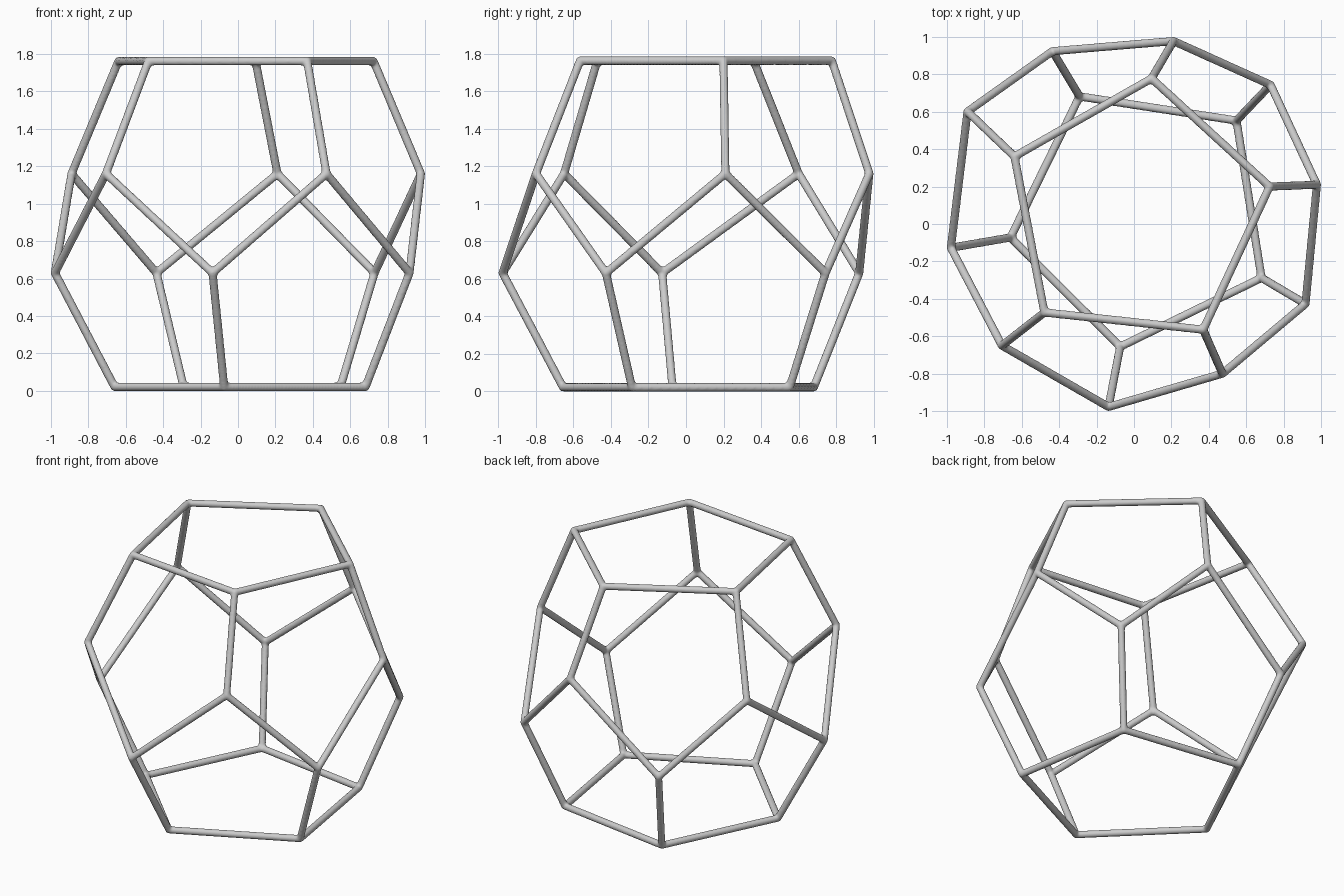
import bpy, bmesh
from mathutils import Vector

if "Cube" in bpy.data.objects:
    bpy.data.objects.remove(bpy.data.objects["Cube"])

R = 0.0228  # bar radius before the joints are softened

# four rings of five corners, counter-clockwise; each ring at its own height
rings = [
    (1.762, [(.725, .20), (.094, .778), (-.639, .361), (-.479, -.473), (.37, -.565)]),
    (1.16, [(.978, .21), (.211, .978), (-.89, .601), (-.706, -.65), (.473, -.80)]),
    (0.63, [(.73, .744), (-.436, .924), (-.979, -.127), (-.136, -.978), (.917, -.427)]),
    (0.021, [(.548, .553), (-.291, .682), (-.66, -.072), (-.074, -.656), (.682, -.288)]),
]
top, upper, lower, bottom = [[Vector((x, y, z)) for x, y in pts] for z, pts in rings]

# pentagon rings, legs and the zigzag belt
edges = []
for i in range(5):
    j = (i + 1) % 5
    edges += [(top[i], top[j]), (top[i], upper[i]), (upper[i], lower[i]),
              (lower[i], upper[j]), (lower[i], bottom[i]), (bottom[i], bottom[j])]

bm = bmesh.new()


def add_bar(a, b):
    d = b - a
    m = d.to_track_quat('Z', 'Y').to_matrix().to_4x4()
    m.translation = (a + b) / 2
    bmesh.ops.create_cone(bm, cap_ends=True, segments=20, radius1=R, radius2=R,
                          depth=d.length, matrix=m)


for a, b in edges:
    add_bar(a, b)
for p in top + upper + lower + bottom:
    ball = bmesh.ops.create_icosphere(bm, subdivisions=3, radius=R)
    bmesh.ops.translate(bm, verts=ball["verts"], vec=p)

me = bpy.data.meshes.new("dodecahedron_frame")
bm.to_mesh(me)
bm.free()
frame = bpy.data.objects.new("dodecahedron_frame", me)
bpy.context.collection.objects.link(frame)

# fuse the bars into one skin with soft joints
remesh = frame.modifiers.new("fuse", 'REMESH')
remesh.mode = 'VOXEL'
remesh.voxel_size = 0.008
remesh.use_smooth_shade = True
soften = frame.modifiers.new("soften", 'SMOOTH')
soften.factor = 0.5
soften.iterations = 5
